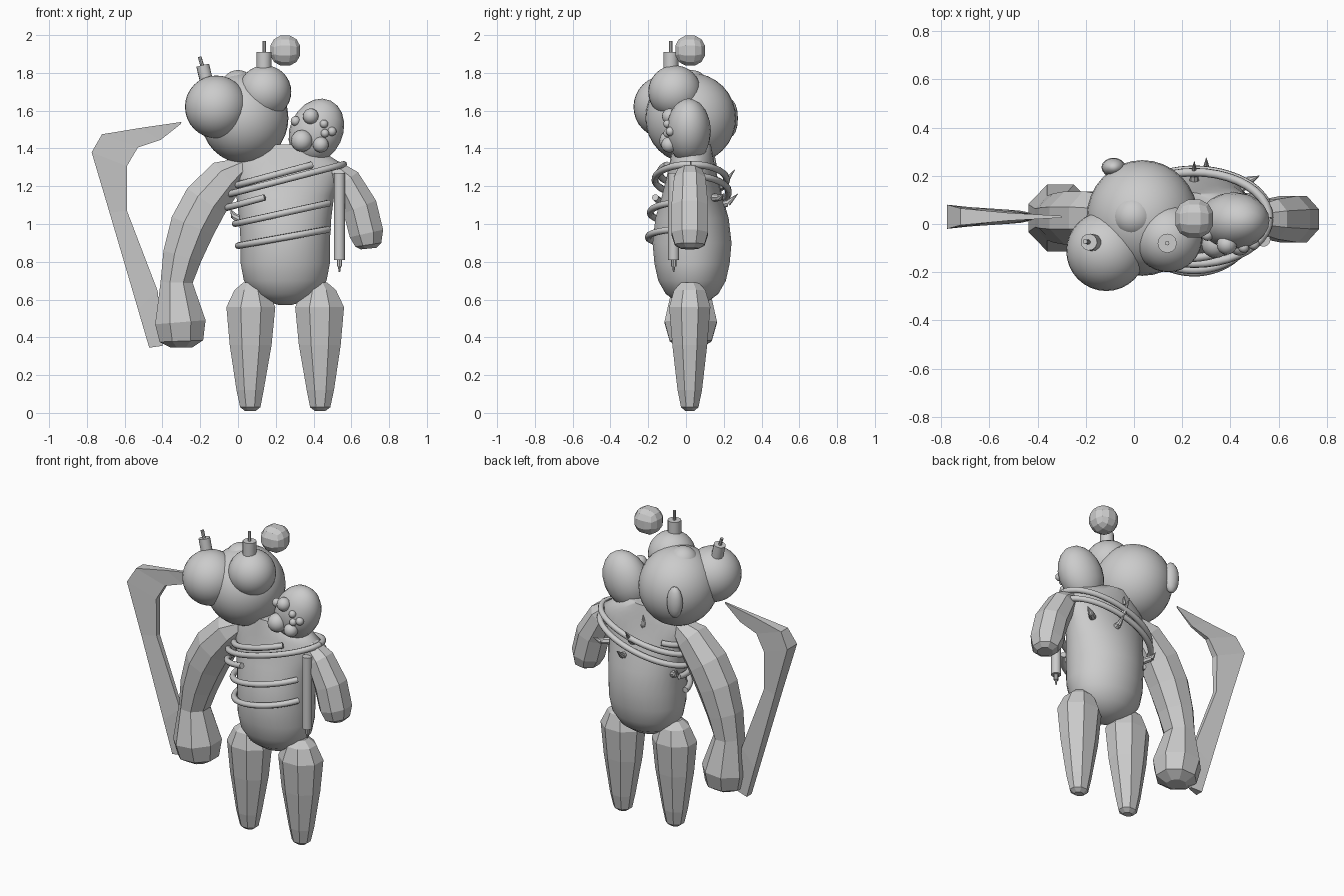
import bpy, bmesh, math
from mathutils import Vector, Matrix

GREY = bpy.data.materials.new("pale grey")
GREY.diffuse_color = (0.6, 0.6, 0.6, 1)


def finish(name, bm, smooth=None):
    bmesh.ops.recalc_face_normals(bm, faces=bm.faces)
    me = bpy.data.meshes.new(name)
    bm.to_mesh(me)
    bm.free()
    me.materials.append(GREY)
    ob = bpy.data.objects.new(name, me)
    bpy.context.collection.objects.link(ob)
    if smooth:
        bpy.ops.object.select_all(action='DESELECT')
        ob.select_set(True)
        bpy.context.view_layer.objects.active = ob
        bpy.ops.object.shade_smooth_by_angle(angle=math.radians(smooth))
    return ob


def ball(name, c, r, tilt=0, seg=32):
    """Smooth ellipsoid, tilted about y."""
    r = (r, r, r) if isinstance(r, float) else r
    bm = bmesh.new()
    m = Matrix.Translation(c) @ Matrix.Rotation(tilt, 4, 'Y') @ Matrix.Diagonal((*r, 1))
    bmesh.ops.create_uvsphere(bm, u_segments=seg, v_segments=seg // 2, radius=1, matrix=m)
    return finish(name, bm, 60)


def rod(name, a, b, r1, r2, seg=12):
    """Cylinder or cone from a to b."""
    a, b = Vector(a), Vector(b)
    d = b - a
    bm = bmesh.new()
    m = Matrix.Translation((a + b) / 2) @ d.to_track_quat('Z', 'Y').to_matrix().to_4x4()
    bmesh.ops.create_cone(bm, cap_ends=True, segments=seg, radius1=r1, radius2=r2,
                          depth=d.length, matrix=m)
    return finish(name, bm, 40)


def loft(name, stations, y, sides=8, smooth=None, follow=True):
    """Stations (x, z, r, ry) along a path in the xz plane."""
    bm = bmesh.new()
    rings = []
    n = len(stations)
    for i, (x, z, r, ry) in enumerate(stations):
        p, q = stations[max(i - 1, 0)], stations[min(i + 1, n - 1)]
        t = Vector((q[0] - p[0], 0, q[1] - p[1])).normalized() if follow else Vector((0, 0, 1))
        side = Vector((t.z, 0, -t.x))
        ring = []
        for k in range(sides):
            a = 2 * math.pi * (k + 0.5) / sides
            ring.append(bm.verts.new(Vector((x, y, z)) + side * (r * math.cos(a))
                                     + Vector((0, ry * math.sin(a), 0))))
        rings.append(ring)
    for lo, hi in zip(rings, rings[1:]):
        for k in range(sides):
            j = (k + 1) % sides
            bm.faces.new((lo[k], lo[j], hi[j], hi[k]))
    bm.faces.new(rings[0])
    bm.faces.new(rings[-1])
    return finish(name, bm, smooth)


# head with two bulging eyes, a crown lump and a rear ear
ball("head", (0.035, 0.025, 1.56), (0.232, 0.24, 0.24))
ball("large_eye", (-0.115, -0.112, 1.62), 0.166)
ball("small_eye", (0.142, -0.06, 1.70), 0.14)
ball("crown_lump", (0.0, 0.03, 1.725), 0.09)
ball("rear_ear", (-0.085, 0.235, 1.56), (0.05, 0.04, 0.1), seg=16)

# candles and wicks
rod("tilted_candle", (-0.165, -0.078, 1.75), (-0.187, -0.075, 1.84), 0.035, 0.035)
rod("tilted_wick", (-0.187, -0.075, 1.83), (-0.203, -0.073, 1.885), 0.01, 0.01, 8)
rod("upright_candle", (0.138, -0.08, 1.80), (0.138, -0.08, 1.91), 0.04, 0.04)
rod("upright_wick", (0.138, -0.08, 1.90), (0.138, -0.08, 1.97), 0.009, 0.009, 8)

# floating faceted flame ball
bm = bmesh.new()
bmesh.ops.create_cube(bm, size=2)
bmesh.ops.subdivide_edges(bm, edges=bm.edges[:], cuts=2, use_grid_fill=True)
for v in bm.verts:
    v.co = v.co.normalized() * 0.087 + Vector((0.25, 0.022, 1.918))
finish("flame_ball", bm)

# torso
loft("torso", [(0.25, 0.57, 0.03, 0.03), (0.25, 0.59, 0.10, 0.085), (0.25, 0.63, 0.17, 0.14),
               (0.25, 0.70, 0.22, 0.18), (0.25, 0.79, 0.237, 0.20), (0.25, 0.90, 0.237, 0.21),
               (0.25, 1.03, 0.245, 0.195), (0.25, 1.15, 0.26, 0.16), (0.26, 1.25, 0.285, 0.135),
               (0.265, 1.32, 0.285, 0.12), (0.24, 1.37, 0.23, 0.11), (0.22, 1.42, 0.15, 0.10)],
     0.032, 32, 60, False)

# legs
for name, s in (("left_leg", -1), ("right_leg", 1)):
    loft(name, [(0.25 + s * a, z, r, ry) for a, z, r, ry in
                ((0.185, 0.01, 0.03, 0.025), (0.185, 0.03, 0.058, 0.05), (0.186, 0.12, 0.078, 0.07),
                 (0.183, 0.36, 0.120, 0.10), (0.182, 0.56, 0.140, 0.118),
                 (0.181, 0.65, 0.095, 0.09), (0.181, 0.69, 0.045, 0.05))], 0.02, follow=False)

# long arm and short arm
loft("long_arm", [(0.03, 1.31, 0.05, 0.06), (-0.06, 1.25, 0.11, 0.10), (-0.17, 1.12, 0.13, 0.12),
                  (-0.24, 0.99, 0.13, 0.12), (-0.295, 0.83, 0.112, 0.11),
                  (-0.325, 0.69, 0.092, 0.10), (-0.305, 0.48, 0.145, 0.15),
                  (-0.30, 0.38, 0.125, 0.12), (-0.30, 0.345, 0.06, 0.06)], 0.025)
loft("short_arm", [(0.50, 1.30, 0.05, 0.06), (0.57, 1.23, 0.085, 0.09), (0.645, 1.09, 0.10, 0.105),
                   (0.68, 0.95, 0.098, 0.105), (0.69, 0.89, 0.075, 0.085),
                   (0.692, 0.87, 0.045, 0.05)], 0.02)

# warty shoulder growth
C, R, T = Vector((0.415, 0.014, 1.492)), (0.14, 0.118, 0.178), math.radians(25)
ball("shoulder_growth", C, R, T, 20)
for i, (x, z, r) in enumerate(((0.385, 1.57, 0.042), (0.305, 1.545, 0.026), (0.455, 1.53, 0.022),
                               (0.497, 1.49, 0.024), (0.338, 1.44, 0.058), (0.438, 1.42, 0.042),
                               (0.46, 1.48, 0.022))):
    d = Matrix.Rotation(-T, 3, 'Y') @ Vector((x - C.x, 0, z - C.z))
    h = max(0.0, 1 - (d.x / R[0]) ** 2 - (d.z / R[2]) ** 2)
    ball(f"wart_{i}", (x, C.y - R[1] * math.sqrt(h), z), r, 0, 16)


# vines wound round the torso: centre z, slope, half width, depth, arc
def vine(name, z, slope, cx, rx, ry, a0, a1, r=0.018):
    cu = bpy.data.curves.new(name, 'CURVE')
    cu.dimensions = '3D'
    cu.bevel_depth = r
    cu.bevel_resolution = 2
    cu.use_fill_caps = True
    sp = cu.splines.new('POLY')
    n = 40
    sp.points.add(n)
    for i in range(n + 1):
        a = math.radians(a0 + (a1 - a0) * i / n)
        dx = rx * math.cos(a)
        sp.points[i].co = (cx + dx, 0.025 + ry * math.sin(a), z + slope * dx, 1)
    sp.use_smooth = True
    cu.materials.append(GREY)
    ob = bpy.data.objects.new(name, cu)
    bpy.context.collection.objects.link(ob)


vine("vine_top", 1.27, 0.27, 0.23, 0.25, 0.165, 130, 310)
vine("vine_upper", 1.235, 0.26, 0.25, 0.31, 0.19, 0, 360)
vine("vine_middle", 1.17, 0.27, 0.25, 0.315, 0.20, 0, 250)
vine("vine_lower", 1.06, 0.22, 0.25, 0.265, 0.215, 165, 330)
vine("vine_bottom", 0.93, 0.18, 0.25, 0.25, 0.225, 185, 335)

# thorns on the back and flanks, each bent once
for i, (a, b, c) in enumerate((
        ((0.20, 0.12, 1.25), (0.20, 0.145, 1.31), (0.20, 0.15, 1.37)),
        ((0.25, 0.13, 1.17), (0.25, 0.20, 1.21), (0.25, 0.26, 1.29)),
        ((0.30, 0.17, 1.10), (0.30, 0.22, 1.11), (0.30, 0.275, 1.16)),
        ((0.44, 0.15, 1.14), (0.48, 0.18, 1.14), (0.52, 0.20, 1.16)),
        ((0.02, 0.10, 1.02), (-0.02, 0.13, 1.04), (-0.04, 0.15, 1.08)))):
    rod(f"thorn_base_{i}", a, b, 0.022, 0.018, 8)
    rod(f"thorn_tip_{i}", b, c, 0.018, 0.001, 8)

# hanging tube with nozzle
rod("tube", (0.537, -0.065, 1.27), (0.537, -0.065, 0.81), 0.029, 0.029, 16)
rod("nozzle", (0.537, -0.065, 0.82), (0.537, -0.065, 0.775), 0.014, 0.014, 8)
rod("nozzle_tip", (0.537, -0.065, 0.775), (0.537, -0.065, 0.745), 0.008, 0.004, 8)

# scythe: outer edge, inner edge, half thickness
bm = bmesh.new()
prev = None
for ox, oz, ix, iz, t in ((-0.30, 1.54, -0.302, 1.53, 0.004), (-0.52, 1.508, -0.41, 1.445, 0.016),
                          (-0.72, 1.475, -0.53, 1.405, 0.035), (-0.775, 1.38, -0.588, 1.307, 0.05),
                          (-0.68, 1.06, -0.588, 1.07, 0.04), (-0.53, 0.55, -0.425, 0.645, 0.03),
                          (-0.47, 0.345, -0.40, 0.355, 0.025)):
    ring = [bm.verts.new(p) for p in ((ox, 0.03 - t, oz), (ox, 0.03 + t, oz),
                                      (ix, 0.03 + t * 0.4, iz), (ix, 0.03 - t * 0.4, iz))]
    if prev:
        for k in range(4):
            bm.faces.new((prev[k], prev[(k + 1) % 4], ring[(k + 1) % 4], ring[k]))
    else:
        bm.faces.new(ring)
    prev = ring
bm.faces.new(prev)
finish("scythe", bm)
